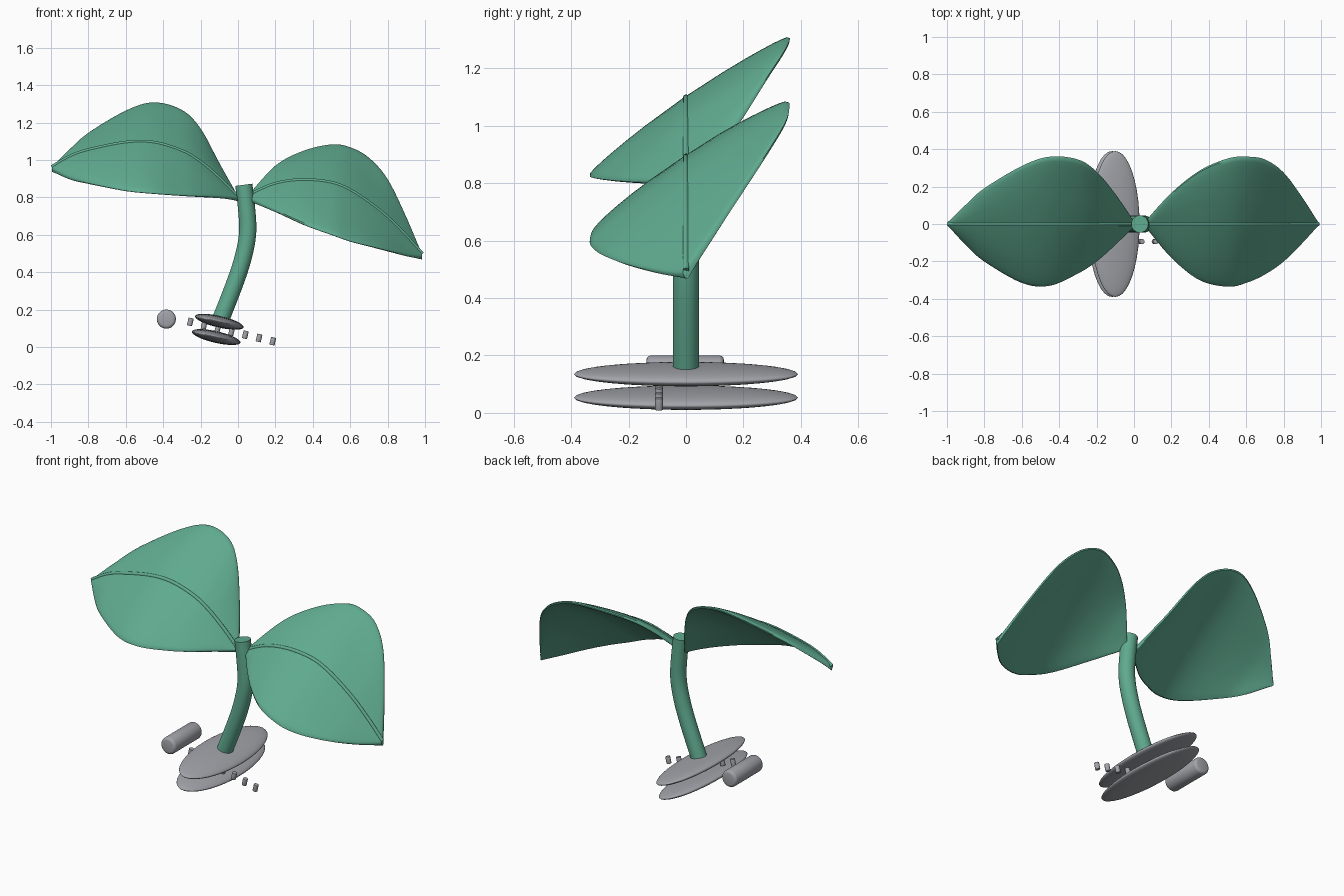
import bpy, bmesh, math
from mathutils import Vector

if "Cube" in bpy.data.objects:
    bpy.data.objects.remove(bpy.data.objects["Cube"])


def material(name, rgb):
    m = bpy.data.materials.new(name)
    m.diffuse_color = (*rgb, 1)
    m.use_nodes = True
    m.node_tree.nodes["Principled BSDF"].inputs["Base Color"].default_value = m.diffuse_color
    return m


GREEN = material("leaf_green", (0.115, 0.40, 0.275))
GREY = material("stone_grey", (0.36, 0.37, 0.40))


def finish(name, bm, mat):
    bmesh.ops.recalc_face_normals(bm, faces=bm.faces)
    me = bpy.data.meshes.new(name)
    bm.to_mesh(me)
    bm.free()
    ob = bpy.data.objects.new(name, me)
    bpy.context.collection.objects.link(ob)
    me.materials.append(mat)
    bpy.ops.object.select_all(action='DESELECT')
    ob.select_set(True)
    bpy.context.view_layer.objects.active = ob
    bpy.ops.object.shade_smooth_by_angle(angle=math.radians(40))
    return ob


def spline(points, steps):
    """Smooth curve through points of any dimension."""
    out, n = [], len(points)
    for i in range(n - 1):
        a, b, c, d = (points[min(max(k, 0), n - 1)] for k in (i - 1, i, i + 1, i + 2))
        for s in range(steps):
            t = s / steps
            out.append([0.5 * (2 * q + (r - p) * t + (2 * p - 5 * q + 4 * r - w) * t * t
                               + (3 * q - p - 3 * r + w) * t ** 3)
                        for p, q, r, w in zip(a, b, c, d)])
    out.append(list(points[-1]))
    return out


def loft(name, rings, mat):
    bm = bmesh.new()
    loops = [[bm.verts.new(p) for p in ring] for ring in rings]
    n = len(loops[0])
    for a, b in zip(loops, loops[1:]):
        for i in range(n):
            j = (i + 1) % n
            bm.faces.new((a[i], a[j], b[j], b[i]))
    bm.faces.new(loops[0])
    bm.faces.new(loops[-1])
    return finish(name, bm, mat)


def tube(name, path, radius, mat, sides):
    """Round tube along a path lying in the xz plane."""
    pts = [Vector((x, 0, z)) for x, z in path]
    rings = []
    for i, p in enumerate(pts):
        d = (pts[min(i + 1, len(pts) - 1)] - pts[max(i - 1, 0)]).normalized()
        side = Vector((0, 1, 0))
        up = d.cross(side)
        rings.append([p + radius * (math.cos(a) * side + math.sin(a) * up)
                      for a in (2 * math.pi * k / sides for k in range(sides))])
    loft(name, rings, mat)


def leaf(name, stations):
    """Thick blade: stations hold x, front y, front z, middle z, back y, back z."""
    n, thick = 28, 0.015
    rows = spline(stations, 6)
    rings = []
    for x, y0, z0, zm, y1, z1 in rows:
        ring = []
        for k in range(n):
            a = 2 * math.pi * k / n
            v = math.copysign(abs(math.cos(a)) ** 0.6, math.cos(a))
            h = math.copysign(thick * abs(math.sin(a)) ** 0.5, math.sin(a))
            if abs(math.sin(a)) < 1e-6:
                h = 0
            y = v * (y1 if v > 0 else -y0)
            z = zm + v * (z1 - z0) / 2 + v * v * ((z1 + z0) / 2 - zm)
            ring.append((x, y - 0.55 * h, z + 0.83 * h))
        rings.append(ring)
    loft(name, rings, GREEN)
    # raised midrib
    tube(name + "_midrib", [(r[0], r[3] + 0.012) for r in rows], 0.011, GREEN, 10)


leaf("left_leaf", [
    (-0.995, -0.005, 0.945, 0.95, 0.005, 0.955),
    (-0.9, -0.11, 0.90, 1.005, 0.10, 1.05),
    (-0.8, -0.20, 0.875, 1.04, 0.19, 1.14),
    (-0.6, -0.315, 0.835, 1.08, 0.31, 1.26),
    (-0.45, -0.33, 0.82, 1.08, 0.36, 1.305),
    (-0.3, -0.265, 0.81, 1.035, 0.345, 1.265),
    (-0.2, -0.20, 0.805, 0.975, 0.28, 1.165),
    (-0.1, -0.11, 0.80, 0.89, 0.16, 0.98),
    (0.0, -0.01, 0.79, 0.79, 0.01, 0.80)])
leaf("right_leaf", [
    (0.06, -0.01, 0.785, 0.80, 0.01, 0.81),
    (0.2, -0.18, 0.725, 0.86, 0.165, 0.965),
    (0.35, -0.30, 0.655, 0.88, 0.285, 1.045),
    (0.5, -0.335, 0.60, 0.865, 0.35, 1.08),
    (0.6, -0.315, 0.565, 0.825, 0.36, 1.065),
    (0.7, -0.27, 0.54, 0.76, 0.345, 1.01),
    (0.8, -0.20, 0.515, 0.68, 0.275, 0.895),
    (0.9, -0.10, 0.49, 0.58, 0.14, 0.69),
    (0.985, -0.005, 0.475, 0.485, 0.005, 0.485)])

# curved stem
tube("stem", spline([(-0.095, 0.14), (-0.01, 0.36), (0.033, 0.5), (0.052, 0.62),
                     (0.045, 0.75), (0.031, 0.867)], 6), 0.046, GREEN, 28)

TILT = math.radians(13)

# two flattened base discs
for name, x, z in (("upper_disc", -0.10, 0.135), ("lower_disc", -0.117, 0.053)):
    bm = bmesh.new()
    bmesh.ops.create_uvsphere(bm, u_segments=40, v_segments=20, radius=1)
    disc = finish(name, bm, GREY)
    disc.scale = (0.133, 0.39, 0.031)
    disc.rotation_euler = (0, TILT, 0)
    disc.location = (x, 0, z)


def cylinder(name, radius, depth, loc, rot, bevel, sides):
    bm = bmesh.new()
    bmesh.ops.create_cone(bm, cap_ends=True, segments=sides, radius1=radius,
                          radius2=radius, depth=depth)
    rims = [e for e in bm.edges if abs(e.verts[0].co.z - e.verts[1].co.z) < 1e-5]
    bmesh.ops.bevel(bm, geom=rims, offset=bevel, segments=3, profile=0.5, affect='EDGES')
    ob = finish(name, bm, GREY)
    ob.location, ob.rotation_euler = loc, rot


# loose roller lying along y
cylinder("roller", 0.051, 0.27, (-0.383, -0.003, 0.149), (math.pi / 2, 0, 0), 0.016, 32)

# slanted row of small pegs
for i in range(7):
    cylinder(f"peg_{i + 1}", 0.014, 0.042, (-0.255 + 0.0735 * i, -0.094, 0.134 - 0.0172 * i),
             (0, TILT, 0), 0.002, 16)
